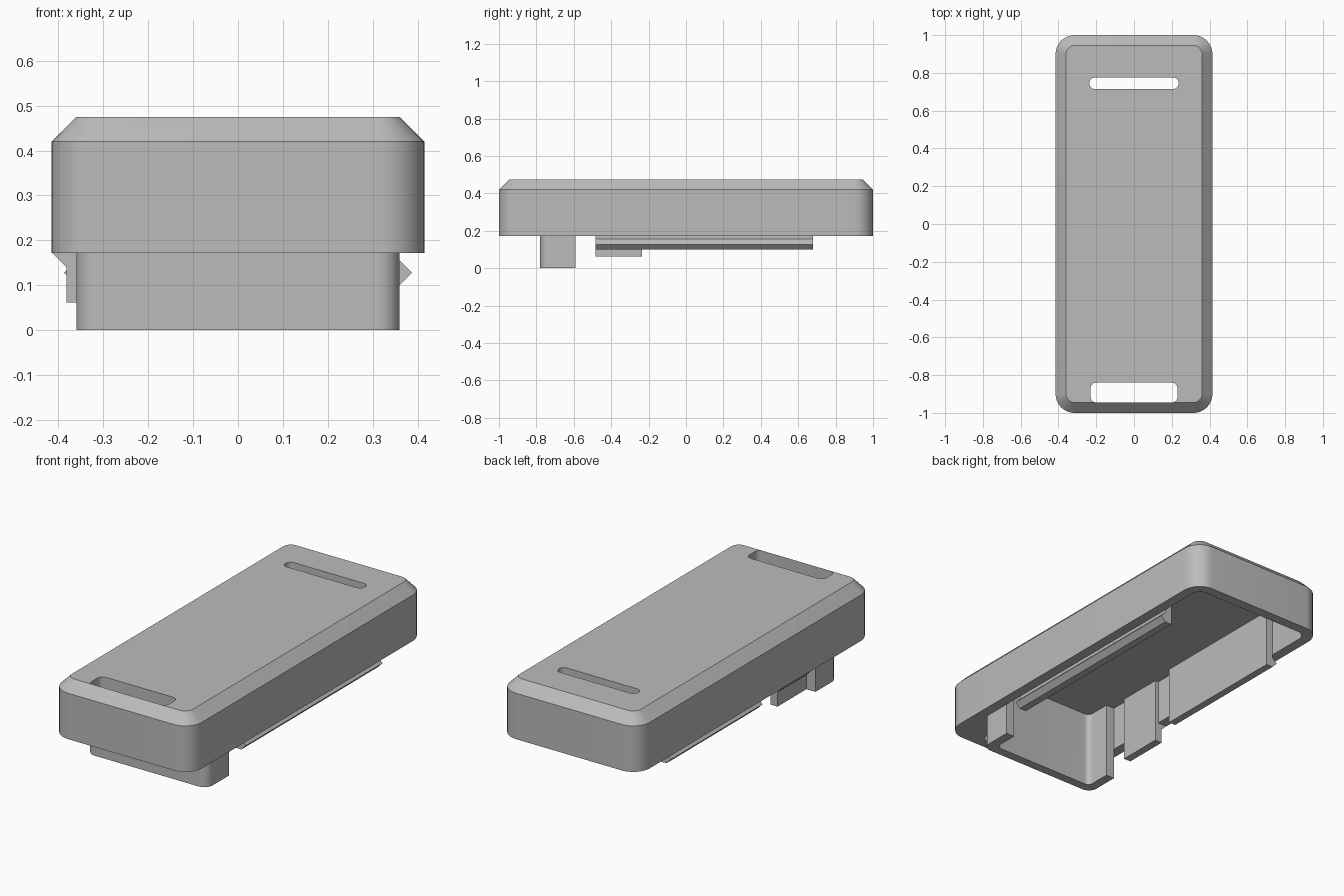
import bpy, bmesh, math

if "Cube" in bpy.data.objects:
    bpy.data.objects.remove(bpy.data.objects["Cube"])

grey = bpy.data.materials.new("plain_grey")
grey.use_nodes = True
COLOUR = (0.5, 0.5, 0.5, 1)
grey.diffuse_color = COLOUR
grey.node_tree.nodes["Principled BSDF"].inputs["Base Color"].default_value = COLOUR

RIM, SHOULDER, TOP, CEILING = 0.172, 0.42, 0.475, 0.415


def rounded(hx, y0, y1, r, seg=10):
    """Outline of a rounded rectangle, counter-clockwise."""
    pts = []
    corners = [(hx - r, y1 - r), (r - hx, y1 - r), (r - hx, y0 + r), (hx - r, y0 + r)]
    for k, (cx, cy) in enumerate(corners):
        for i in range(seg + 1):
            a = math.pi / 2 * (k + i / seg)
            pts.append((cx + r * math.cos(a), cy + r * math.sin(a)))
    return pts


def loft(name, loops):
    """Closed solid through loops that share a point count."""
    bm = bmesh.new()
    rings = [[bm.verts.new(p) for p in loop] for loop in loops]
    for a, b in zip(rings, rings[1:]):
        for i in range(len(a)):
            j = (i + 1) % len(a)
            bm.faces.new((a[i], a[j], b[j], b[i]))
    bm.faces.new(rings[0][::-1])
    bm.faces.new(rings[-1])
    bmesh.ops.recalc_face_normals(bm, faces=bm.faces)
    mesh = bpy.data.meshes.new(name)
    bm.to_mesh(mesh)
    bm.free()
    mesh.materials.append(grey)
    obj = bpy.data.objects.new(name, mesh)
    bpy.context.collection.objects.link(obj)
    return obj


def upright(name, *layers):
    """Solid from (outline, height) layers."""
    return loft(name, [[(x, y, z) for x, y in outline] for outline, z in layers])


def rail(name, section, y0, y1, side):
    """Extrude an x-z section along y on the chosen side."""
    return loft(name, [[(side * x, y, z) for x, z in section] for y in (y0, y1)])


def carve(obj, cutters):
    """Cut the shapes out, apply, and remove the cutters."""
    for c in cutters:
        c.hide_render = True
        mod = obj.modifiers.new("cut", "BOOLEAN")
        mod.operation, mod.solver, mod.object = "DIFFERENCE", "EXACT", c
    bpy.context.view_layer.update()
    graph = bpy.context.evaluated_depsgraph_get()
    mesh = bpy.data.meshes.new_from_object(obj.evaluated_get(graph))
    obj.modifiers.clear()
    obj.data = mesh
    for c in cutters:
        bpy.data.objects.remove(c)


def smooth(obj):
    bpy.ops.object.select_all(action="DESELECT")
    obj.select_set(True)
    bpy.context.view_layer.objects.active = obj
    bpy.ops.object.shade_smooth_by_angle(angle=math.radians(25))


# Lid shell with chamfered top, hollow underside and two strap slots
outer = rounded(0.415, -1, 1, 0.1)
shell = upright("lid_shell", (outer, RIM), (outer, SHOULDER),
                (rounded(0.36, -0.945, 0.945, 0.045), TOP))
cavity = rounded(0.36, -0.73, 0.945, 0.05)
back_slot = rounded(0.237, 0.715, 0.775, 0.0295)
front_slot = rounded(0.23, -0.945, -0.84, 0.03)
carve(shell, [upright("cavity_cutter", (cavity, 0.1), (cavity, CEILING)),
              upright("back_slot_cutter", (back_slot, 0.1), (back_slot, 0.6)),
              upright("front_slot_cutter", (front_slot, 0.1), (front_slot, 0.6))])
smooth(shell)

# U-shaped tongue at the front, reaching below the rim
tongue_outer = rounded(0.36, -0.78, -0.3, 0.05)
tongue_inner = rounded(0.31, -0.73, -0.2, 0.03)
trim = rounded(0.6, -0.59, 0, 0.01)
tongue = upright("front_tongue", (tongue_outer, 0), (tongue_outer, CEILING + 0.01))
carve(tongue, [upright("tongue_hollow_cutter", (tongue_inner, -0.1), (tongue_inner, 0.6)),
               upright("tongue_trim_cutter", (trim, -0.1), (trim, 0.6))])
smooth(tongue)

# Side snap rails with a triangular ridge
snap = [(0.32, 0.1), (0.36, 0.1), (0.387, 0.128), (0.36, 0.155),
        (0.36, CEILING + 0.01), (0.32, CEILING + 0.01)]
rail("left_snap_rail", snap, -0.485, 0.68, 1)
rail("right_snap_rail", snap, -0.1, 0.68, -1)

# Side clip tab with a gusset under the rim
clip = [(0.34, 0.062), (0.382, 0.062), (0.382, 0.14), (0.414, RIM),
        (0.362, RIM), (0.362, CEILING + 0.01), (0.34, CEILING + 0.01)]
rail("right_clip_tab", clip, -0.485, -0.235, -1)
